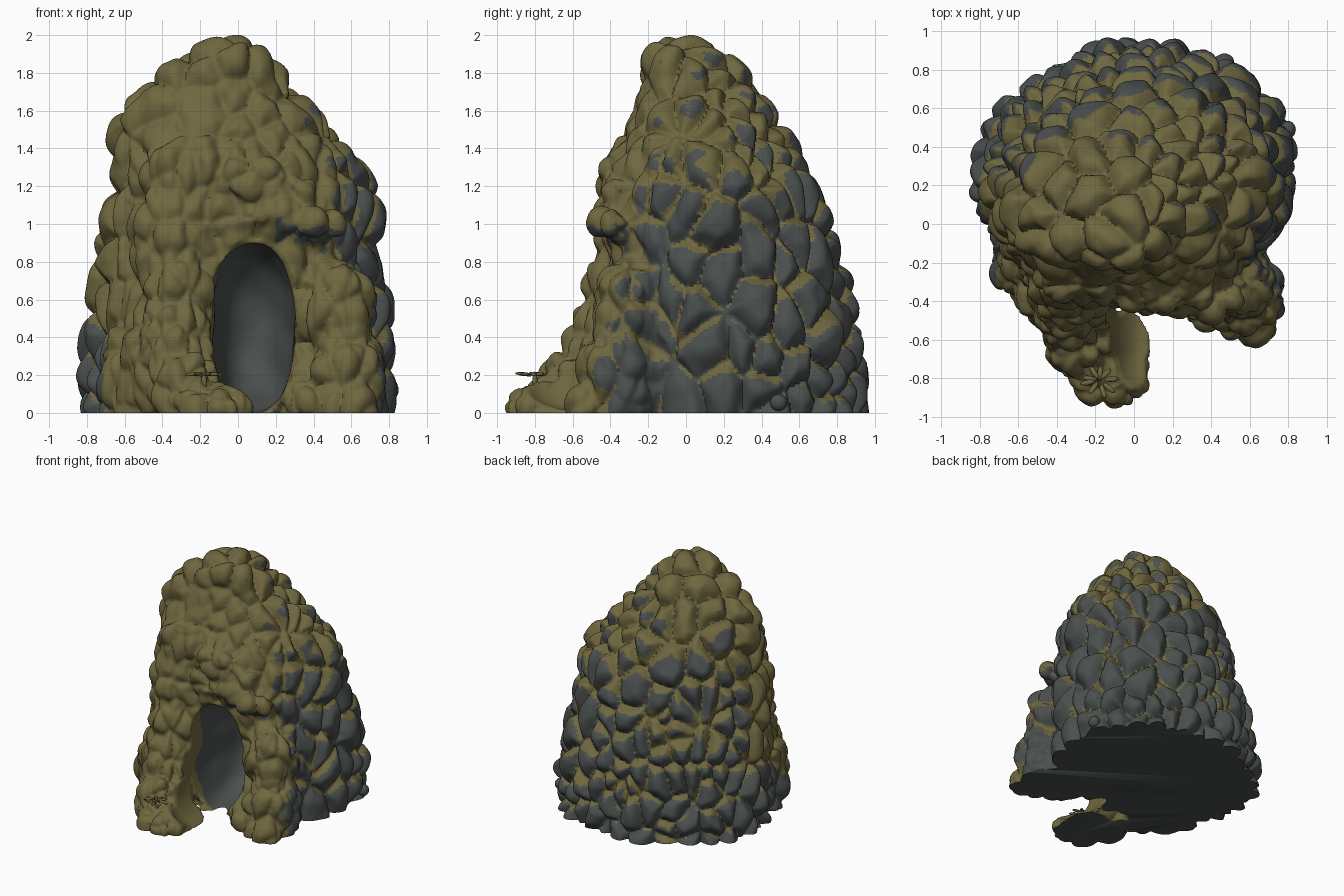
import bpy, bmesh, math, random
from mathutils import Vector, Matrix, noise
from mathutils.kdtree import KDTree

random.seed(4)
cube = bpy.data.objects.get("Cube")
if cube:
    bpy.data.objects.remove(cube, do_unlink=True)


def material(name, rgb):
    m = bpy.data.materials.new(name)
    m.use_nodes = True
    m.diffuse_color = (*rgb, 1)
    m.node_tree.nodes["Principled BSDF"].inputs["Base Color"].default_value = (*rgb, 1)
    return m


MOSS = material("olive moss", (0.16, 0.136, 0.05))
STONE = material("grey stone", (0.07, 0.08, 0.078))


def make_object(name, bm, mats):
    mesh = bpy.data.meshes.new(name)
    bm.to_mesh(mesh)
    bm.free()
    for m in mats:
        mesh.materials.append(m)
    for p in mesh.polygons:
        p.use_smooth = True
    obj = bpy.data.objects.new(name, mesh)
    bpy.context.collection.objects.link(obj)
    return obj


def blob(bm, centre, radii, rot=Matrix(), sub=3):
    mat = Matrix.Translation(centre) @ rot @ Matrix.Diagonal((*radii, 1))
    return bmesh.ops.create_icosphere(bm, subdivisions=sub, radius=1, matrix=mat)["verts"]


def signed_pow(c, e):
    return math.copysign(abs(c) ** e, c)


def clamp(value, low=0.0, high=1.0):
    return max(low, min(high, value))


# Hill body lofted from horizontal sections: z, x min, x max, y min, y max
SECTIONS = [
    (-0.25, -.80, .79, -.36, .92), (0.2, -.82, .81, -.38, .94),
    (0.6, -.78, .78, -.40, .87), (0.85, -.74, .73, -.40, .80),
    (1.0, -.70, .70, -.42, .76), (1.2, -.67, .66, -.40, .69),
    (1.4, -.65, .56, -.35, .57), (1.6, -.59, .43, -.26, .44),
    (1.76, -.46, .24, -.23, .33), (1.9, -.24, .15, -.22, .18), (1.97, -.08, .09, -.17, .05)]
SIDES = 48


def section_ring(bm, z, x0, x1, y0, y1):
    ring = []
    for i in range(SIDES):
        a = math.tau * i / SIDES
        c, s = math.cos(a), math.sin(a)
        e = 1 if s > 0 else 0.87          # rounder back, squarer front
        x = signed_pow(c, e) + 0.08 * max(s, 0)
        ring.append(bm.verts.new(((x0 + x1) / 2 + x * (x1 - x0) / 2,
                                  (y0 + y1) / 2 + signed_pow(s, e) * (y1 - y0) / 2, z)))
    return ring


bm = bmesh.new()
rings = [section_ring(bm, *s) for s in SECTIONS]
for low, high in zip(rings, rings[1:]):
    for i in range(SIDES):
        j = (i + 1) % SIDES
        bm.faces.new((low[i], low[j], high[j], high[i]))
bm.faces.new(rings[0][::-1])
bm.faces.new(rings[-1])

# Pillar and foot, opposite arm, ledge and brow over the entrance, large upper bulges
LUMPS = [
    ((-.33, -.28, .90), (.24, .19, .34)), ((-.33, -.35, .60), (.20, .19, .30)),
    ((-.33, -.42, .36), (.21, .22, .26)), ((-.28, -.56, .15), (.20, .23, .20)),
    ((-.12, -.79, .02), (.20, .17, .14)), ((-.24, -.69, .06), (.16, .18, .14)),
    ((-.05, -.62, .02), (.14, .18, .12)), ((-.46, -.36, .25), (.16, .17, .34)),
    ((-.52, -.20, .15), (.22, .21, .36)),
    ((.57, -.36, .18), (.20, .22, .32)), ((.53, -.32, .55), (.21, .17, .27)),
    ((.60, -.50, .03), (.15, .14, .14)), ((.36, -.40, .06), (.14, .15, .13)),
    ((.38, -.38, 1.0), (.18, .12, .09)), ((.10, -.37, 1.24), (.22, .11, .13)),
    ((.30, -.34, 1.18), (.12, .11, .09)), ((-.25, -.30, 1.25), (.26, .12, .24)),
    ((.57, .20, 1.05), (.17, .30, .29)), ((.07, -.05, 1.74), (.13, .16, .23)),
    ((-.29, -.07, 1.60), (.21, .17, .27)), ((-.53, .02, 1.42), (.13, .20, .25))]
for centre, radii in LUMPS:
    blob(bm, centre, radii)
blob(bm, (.16, -.38, 1.06), (.26, .10, .045), Matrix.Rotation(-0.25, 4, 'Y'))
core = make_object("core_rough", bm, [])

# Cave hollow cutter, slightly boxy
CAVE, CAVE_R = Vector((.08, -.40, .445)), Vector((.22, .60, .45))
bm = bmesh.new()
for v in blob(bm, (0, 0, 0), (1, 1, 1), sub=4):
    v.co = CAVE + Vector([signed_pow(c, 0.8) * r for c, r in zip(v.co, CAVE_R)])
cutter = make_object("cave_cutter", bm, [])
cutter.hide_render = True

for kind, size in (("REMESH", .03), ("BOOLEAN", 0), ("REMESH", .0145)):
    mod = core.modifiers.new(kind.title(), kind)
    if kind == "REMESH":
        mod.mode, mod.voxel_size = 'VOXEL', size
    else:
        mod.operation, mod.object, mod.solver = 'DIFFERENCE', cutter, 'EXACT'
bpy.context.view_layer.update()
solid = bpy.data.meshes.new_from_object(core.evaluated_get(bpy.context.evaluated_depsgraph_get()))
bm = bmesh.new()
bm.from_mesh(solid)
for helper in (core, cutter):
    bpy.data.objects.remove(helper, do_unlink=True)
bpy.data.meshes.remove(solid)


def in_cave(p):
    return sum((abs(d) / r) ** 2.5 for d, r in zip(p - CAVE, CAVE_R)) < 1.12


# Boulder centres scattered over the skin with a minimum spacing
def squash(p):
    return Vector((p.x, p.y, p.z * 0.75))


centres = []
for v in random.sample(bm.verts[:], 6000):
    q = squash(v.co)
    if not in_cave(v.co) and v.co.z > -0.06:
        gap = 0.17 + 0.09 * noise.cell(q * 5)
        if all((q - c).length > gap for c in centres):
            centres.append(q)
tree = KDTree(len(centres))
for i, c in enumerate(centres):
    tree.insert(c, i)
tree.balance()


def boulder(p):
    """Distance from the nearest seam between boulders, and a random value per boulder."""
    q = squash(p)
    q += noise.noise_vector(q * 4) * 0.045
    near, far = tree.find_n(q, 2)
    return (far[2] - near[2]) * 3.6, noise.cell(near[0] * 37.7)


def pebbling(p):
    dist, _ = noise.voronoi(Vector((p.x, p.y, p.z * 0.5)) * 7)
    return dist[1] - dist[0]


def dome(seam, width):
    return 1 - (1 - min(1, seam / width)) ** 2


def frontness(p):
    left = max(-p.x, 0) * clamp((p.z - 0.45) * 3, -0.3, 0.35)
    return clamp((0.02 - p.y - 0.48 * max(p.x, 0) + left) / 0.25)


# Push boulders out of the surface, leaving seams between them
bm.normal_update()
moves = []
for v in bm.verts:
    p = v.co
    if in_cave(p):
        move = 0.02 * noise.noise(p * 5)
    else:
        front = clamp((0.02 - p.y) / 0.25)
        seam, rnd = boulder(p)
        move = (0.08 * dome(seam, 0.5) - 0.045 + 0.02 * rnd) * (1 - 0.5 * front)
        rough = front * (0.8 if p.z < 1.4 else 0.3)
        move += (0.026 * dome(pebbling(p), 0.5) - 0.013) * (0.1 + rough)
        move += 0.008 * noise.noise(p * 9)
    moves.append(v.normal * move)
for v, m in zip(bm.verts, moves):
    v.co += m
bmesh.ops.smooth_vert(bm, verts=bm.verts[:], factor=0.5,
                      use_axis_x=True, use_axis_y=True, use_axis_z=True)

# Flat underside
cut = bmesh.ops.bisect_plane(bm, geom=bm.verts[:] + bm.edges[:] + bm.faces[:],
                             plane_co=(0, 0, 0), plane_no=(0, 0, -1), clear_outer=True)
rim = [e for e in cut["geom_cut"] if isinstance(e, bmesh.types.BMEdge)]
bmesh.ops.holes_fill(bm, edges=rim, sides=0)
bm.normal_update()

# Moss in the seams, on top and across the front; bare stone on the bulges and in the cave
for f in bm.faces:
    p, n = f.calc_center_median(), f.normal
    patch = noise.noise(p * 4.5)
    if p.z < 0.001:
        f.material_index = 1
    elif in_cave(p):
        f.material_index = int(p.y > -0.33 + 0.1 * patch)
    else:
        seam, rnd = boulder(p - n * 0.03)
        limit = 0.10 + 0.24 * patch + 0.36 * max(0, p.z - 0.95)
        limit += 0.8 * frontness(p) + 0.6 * max(0, n.z - 0.3) - 0.1 * (p.z < 0.3)
        under_ledge = p.x > 0.2 and n.z < -0.35 and 0.9 < p.z < 1.55
        f.material_index = int(seam > limit or under_ledge)
grotto = make_object("rock_grotto", bm, [MOSS, STONE])
grotto.data.set_sharp_from_angle(angle=math.radians(60))

# Little leafy sprig on the foot of the pillar
bm = bmesh.new()
for i in range(9):
    a = math.tau * i / 9 + random.uniform(-.2, .2)
    reach = random.uniform(.035, .065)
    rot = Matrix.Rotation(a, 4, 'Z') @ Matrix.Rotation(random.uniform(-.4, .2), 4, 'Y')
    blob(bm, (-.18 + reach * math.cos(a), -.81 + reach * math.sin(a), .205),
         (.04, .014, .009), rot, 2)
blob(bm, (-.18, -.80, .16), (.014, .014, .06), sub=2)
make_object("leaf_sprig", bm, [MOSS])

# Loose pebble at the side
bm = bmesh.new()
blob(bm, (.80, .49, .055), (.04, .045, .045))
make_object("side_pebble", bm, [STONE])
